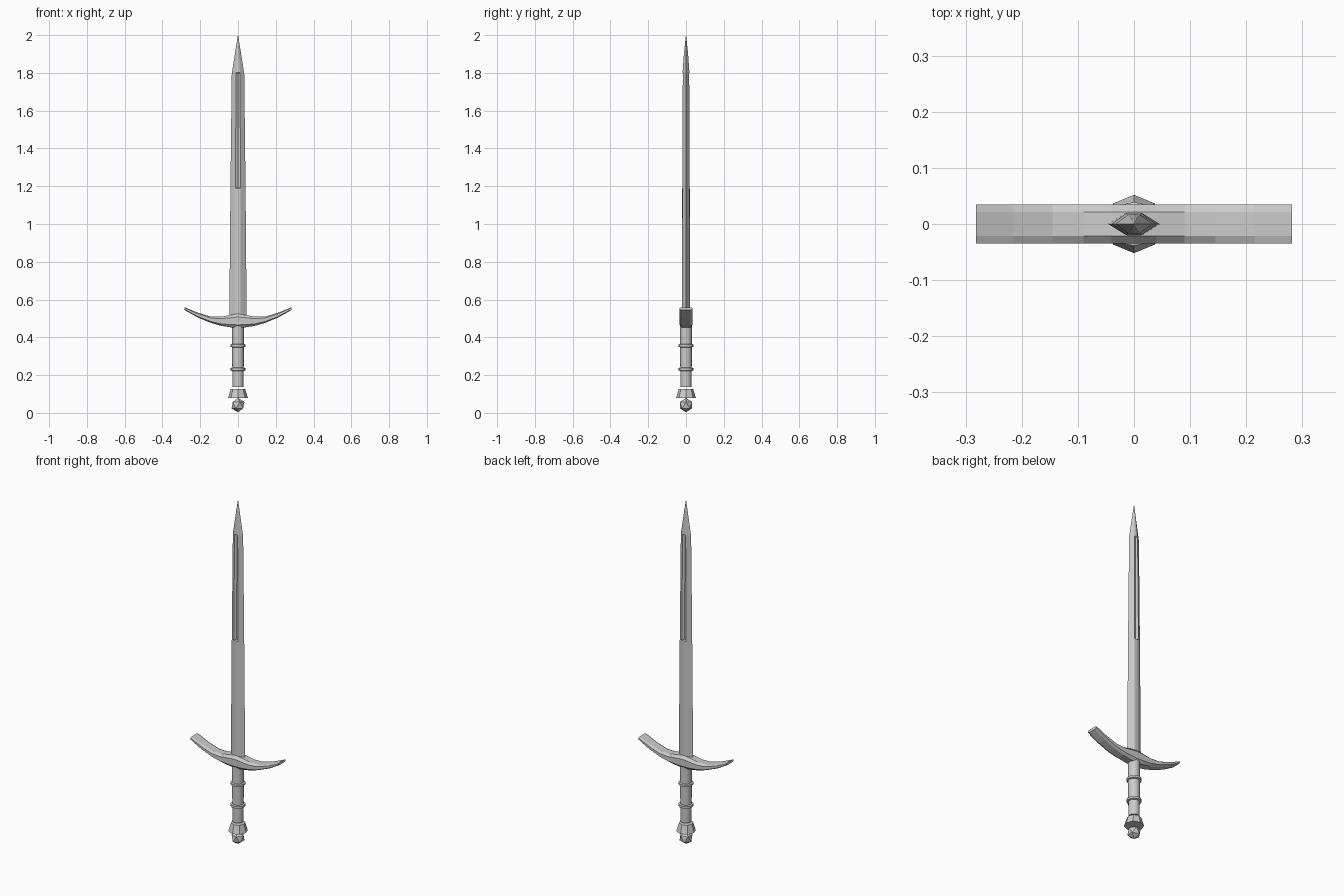
import bpy, bmesh
from math import sin, cos, pi

if "Cube" in bpy.data.objects:
    bpy.data.objects.remove(bpy.data.objects["Cube"])


def loft(name, rings):
    # skin a closed solid over matching rings of points
    bm = bmesh.new()
    rows = [[bm.verts.new(p) for p in ring] for ring in rings]
    n = len(rows[0])
    for a, b in zip(rows, rows[1:]):
        for i in range(n):
            j = (i + 1) % n
            bm.faces.new((a[i], a[j], b[j], b[i]))
    bm.faces.new(rows[0])
    bm.faces.new(rows[-1])
    bmesh.ops.remove_doubles(bm, verts=bm.verts, dist=1e-5)
    bmesh.ops.recalc_face_normals(bm, faces=bm.faces)
    mesh = bpy.data.meshes.new(name)
    bm.to_mesh(mesh)
    bm.free()
    ob = bpy.data.objects.new(name, mesh)
    bpy.context.collection.objects.link(ob)
    return ob


def turned(name, profile, sides):
    return loft(name, [[(r * cos(2 * pi * i / sides), r * sin(2 * pi * i / sides), z)
                        for i in range(sides)] for r, z in profile])


# Blade: two edges, flat faces, central groove in the upper part
def blade_ring(z, w, f, t, g):
    return [(w, 0, z), (f, t, z), (0, g, z), (-f, t, z),
            (-w, 0, z), (-f, -t, z), (0, -g, z), (f, -t, z)]


loft("blade", [blade_ring(*s) for s in (
    (0.49, 0.046, 0.014, 0.020, 0.021),
    (1.185, 0.040, 0.014, 0.019, 0.020),
    (1.19, 0.040, 0.014, 0.019, 0.012),
    (1.795, 0.033, 0.010, 0.017, 0.011),
    (1.80, 0.032, 0.010, 0.017, 0.018),
    (1.90, 0.016, 0.005, 0.010, 0.011),
    (1.995, 0.0008, 0.0003, 0.0006, 0.0007))])

# Guard: upswept crescent with chamfered long edges (x, bottom, top)
half = [(0.04, 0.450, 0.515), (0.09, 0.458, 0.506), (0.145, 0.474, 0.507),
        (0.215, 0.503, 0.528), (0.282, 0.541, 0.556)]
stations = [(-x, b, t) for x, b, t in reversed(half)] + [(0, 0.447, 0.521)] + half
rings = []
for x, b, t in stations:
    c = 0.22 * (t - b)
    rings.append([(x, -0.021, b), (x, 0.021, b), (x, 0.035, b + c), (x, 0.035, t - c),
                  (x, 0.021, t), (x, -0.021, t), (x, -0.035, t - c), (x, -0.035, b + c)])
loft("guard", rings)

# Grip with two raised bands
grip = turned("grip", [(0.029, 0.133), (0.031, 0.29), (0.031, 0.46)], 16)
bands = []
for i, z in enumerate((0.228, 0.353)):
    bands.append(turned("grip_band_%d" % (i + 1),
                        [(0.031, z - 0.009), (0.039, z - 0.006),
                         (0.039, z + 0.006), (0.031, z + 0.009)], 16))
for ob in [grip] + bands:
    bpy.ops.object.select_all(action='DESELECT')
    ob.select_set(True)
    bpy.context.view_layer.objects.active = ob
    bpy.ops.object.shade_smooth_by_angle()

# Pommel: octagonal flared collar over a faceted ball
turned("pommel_collar", [(0.038, 0.124), (0.052, 0.077)], 8)
bpy.ops.mesh.primitive_ico_sphere_add(subdivisions=1, radius=0.038, location=(0, 0, 0.041))
bpy.context.object.name = "pommel_ball"

# Rest the lowest point on the ground
for ob in bpy.context.collection.objects:
    if ob.name != "pommel_ball":
        ob.location.z += 0.003
